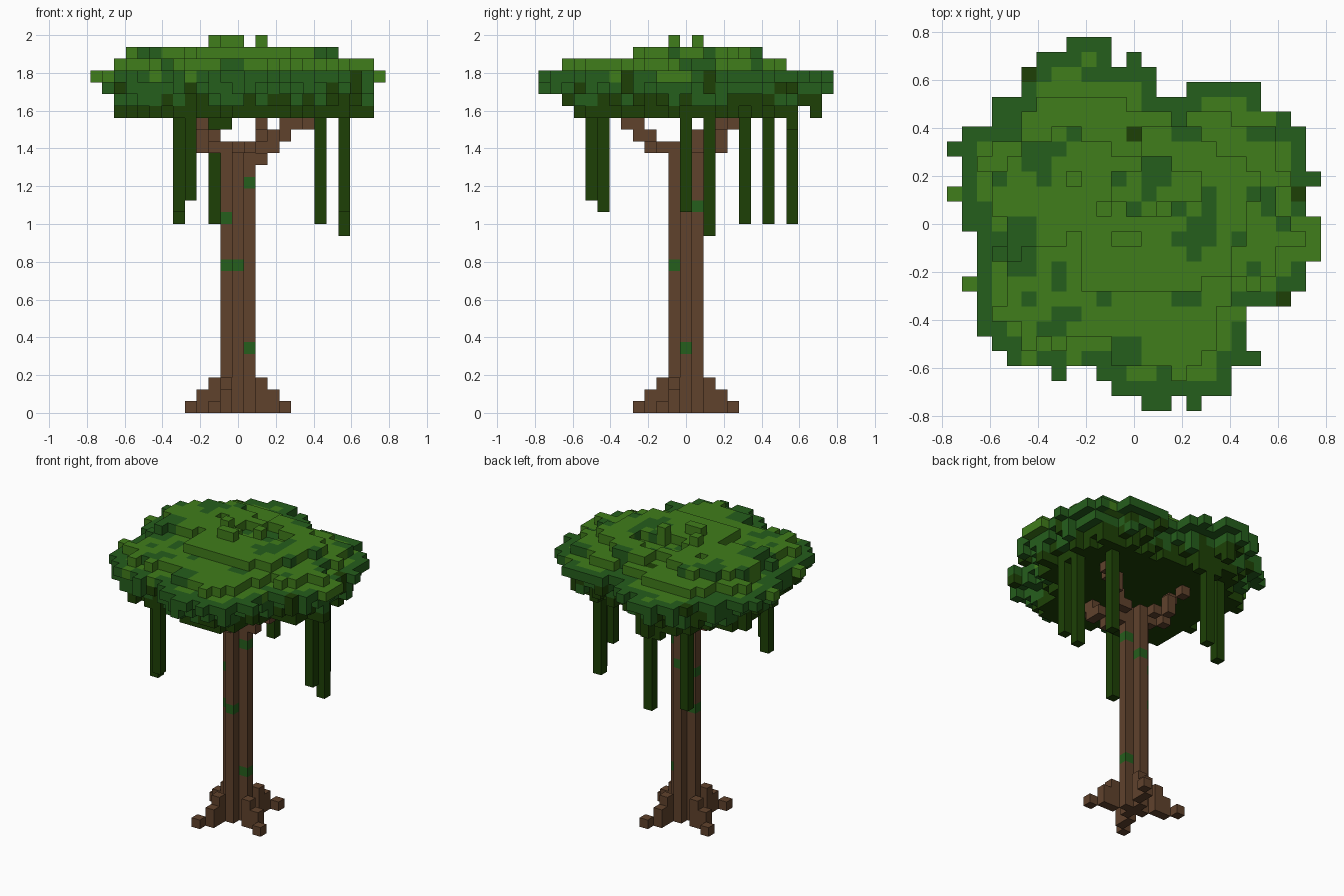
import bpy, bmesh, math, random
from mathutils import Vector, noise

random.seed(7)
U = 0.0625  # block size

cube = bpy.data.objects.get("Cube")
if cube:
    bpy.data.objects.remove(cube, do_unlink=True)


def linear(c):
    c /= 255
    return c / 12.92 if c <= 0.04045 else ((c + 0.055) / 1.055) ** 2.4


def material(name, r, g, b):
    m = bpy.data.materials.new(name)
    m.use_nodes = True
    col = (linear(r), linear(g), linear(b), 1)
    m.diffuse_color = col
    bsdf = m.node_tree.nodes["Principled BSDF"]
    bsdf.inputs["Base Color"].default_value = col
    bsdf.inputs["Roughness"].default_value = 1
    return m


LIGHT, MID, DARK, BARK = range(4)
MATS = [material("light leaf green", 64, 125, 27),
        material("mid leaf green", 37, 94, 28),
        material("dark leaf green", 29, 64, 6),
        material("bark brown", 96, 66, 44)]

DIRS = [(1, 0, 0), (-1, 0, 0), (0, 1, 0), (0, -1, 0), (0, 0, 1), (0, 0, -1)]


def block_object(name, blocks):
    """Mesh the outer skin of a {(i, j, k): colour} set of blocks."""
    bm = bmesh.new()
    cache = {}
    slots = sorted(set(blocks.values()))

    def vert(p):
        key = tuple(round(c * 2) for c in p)
        if key not in cache:
            cache[key] = bm.verts.new((p[0] * U, p[1] * U, p[2] * U))
        return cache[key]

    for (i, j, k), colour in blocks.items():
        for d in DIRS:
            if (i + d[0], j + d[1], k + d[2]) in blocks:
                continue
            n = Vector(d)
            a = Vector((d[1], d[2], d[0]))
            b = n.cross(a)
            c = Vector((i, j, k + 0.5)) + n / 2
            corners = [c + (a * s + b * t) / 2
                       for s, t in ((-1, -1), (1, -1), (1, 1), (-1, 1))]
            face = bm.faces.new([vert(p) for p in corners])
            face.material_index = slots.index(colour)
    mesh = bpy.data.meshes.new(name)
    for s in slots:
        mesh.materials.append(MATS[s])
    bm.to_mesh(mesh)
    bm.free()
    bpy.context.collection.objects.link(bpy.data.objects.new(name, mesh))


# Trunk: plus-shaped column with mossy blocks
trunk = {(i, j, k): BARK for k in range(23)
         for i, j in ((0, 0), (1, 0), (-1, 0), (0, 1), (0, -1))}
for p in ((1, 0, 19), (-1, 0, 16), (-1, 0, 12), (0, -1, 12), (1, 0, 5), (0, 1, 17)):
    trunk[p] = MID

# Roots: one stepped root turned around the trunk four times
roots = {}
for i, j, height in ((2, -1, 3), (3, -1, 2), (4, -2, 1)):
    for turn in range(4):
        for k in range(height):
            roots[(i, j, k)] = BARK
        i, j = -j, i

# Branches: stepped paths from the trunk to the crown
branches = {}
for path in (
        [(2, 0, 21), (2, 1, 22), (3, 1, 22), (3, 1, 23), (4, 2, 23), (4, 2, 24), (5, 2, 24), (6, 3, 24)],
        [(-2, 0, 22), (-3, 1, 22), (-3, 1, 23), (-3, 2, 24)],
        [(0, -2, 22), (1, -3, 22), (2, -3, 23), (2, -4, 23), (2, -4, 24), (2, -5, 24)],
        [(-1, 2, 22), (-2, 3, 22), (-2, 3, 23), (-3, 4, 24)]):
    branches.update({p: BARK for p in path})

# Crown outline: first and last block of each row, back to front
ROWS = [(-4, -2), (-6, -2), (-7, 1), (-7, 1), (-9, 8), (-9, 10), (-11, 11),
        (-12, 11), (-11, 11), (-11, 12), (-12, 11), (-11, 11), (-11, 12),
        (-10, 12), (-10, 12), (-10, 11), (-11, 11), (-10, 10), (-10, 7),
        (-10, 7), (-9, 7), (-8, 8), (-2, 6), (-1, 6), (1, 2)]
outline = {(i, 12 - r) for r, (a, b) in enumerate(ROWS) for i in range(a, b + 1)}
outline |= {(i, 9) for i in range(4, 9)} | {(0, 11), (-5, -10), (4, -12)}
outside = [(i, j) for i in range(-14, 15) for j in range(-14, 15) if (i, j) not in outline]

# Single dark leaf blocks that show from above
DARK_SPOTS = {(-7, 10), (0, 6), (11, 2), (10, -5)}

# Crown: layers shrink from the rim by distance, with ragged edges
crown = {}
for i, j in sorted(outline):
    dist = min(math.hypot(i - a, j - b) for a, b in outside)
    rag = dist + random.uniform(-0.6, 0.6)
    patch = noise.noise(Vector((i * 0.33, j * 0.33, 4.2)))
    bump = noise.noise(Vector((i * 0.3, j * 0.3, 9.6))) + random.uniform(-0.12, 0.12)
    spot = patch > 0.3 or random.random() < 0.07
    layers = [28]
    if rag > 1.1:
        layers.append(27)
    if rag > 1.7:
        layers.append(26)
    if rag > 2.4:
        layers.append(25)
    if rag > 2.3 and -10 <= j <= 8:
        layers.append(29)
        if ((i + 0.5) / 9.2) ** 2 + ((j - 1) / 5.8) ** 2 < 1 and bump > -0.15:
            layers.append(30)
    for k in layers:
        roll = random.random()
        if (i, j) in DARK_SPOTS:
            colour = DARK
        elif k >= 29 or (k == 28 and dist >= 1.9):
            colour = MID if spot else LIGHT
        elif k == 28:
            colour = LIGHT if roll < 0.1 or (i > 10 and -3 < j < 1) else MID
        elif k == 27:
            colour = DARK if roll < 0.12 else MID
        else:
            # underside: dark, with a few lighter blocks on the rim
            colour = MID if k == 26 and dist < 2.9 and roll < 0.4 else DARK
        crown[(i, j, k)] = colour
for i, j in ((-2, 1), (-1, -1), (0, -1), (2, 1)):
    crown[(i, j, 29)] = crown[(i, j, 30)] = crown[(i, j, 31)] = LIGHT

# Hanging vines: column position and lowest block
vines = {}
for i, j, low in ((-4, -8, 18), (-5, -7, 17), (9, 0, 17), (9, 2, 15),
                  (7, 5, 16), (-5, 7, 16), (-2, 9, 16), (-3, 9, 24), (-1, 9, 24)):
    for k in range(low, 28):
        if (i, j, k) not in crown:
            vines[(i, j, k)] = DARK

block_object("trunk", trunk)
block_object("roots", roots)
block_object("branches", branches)
block_object("leaf_crown", crown)
block_object("hanging_vines", vines)
